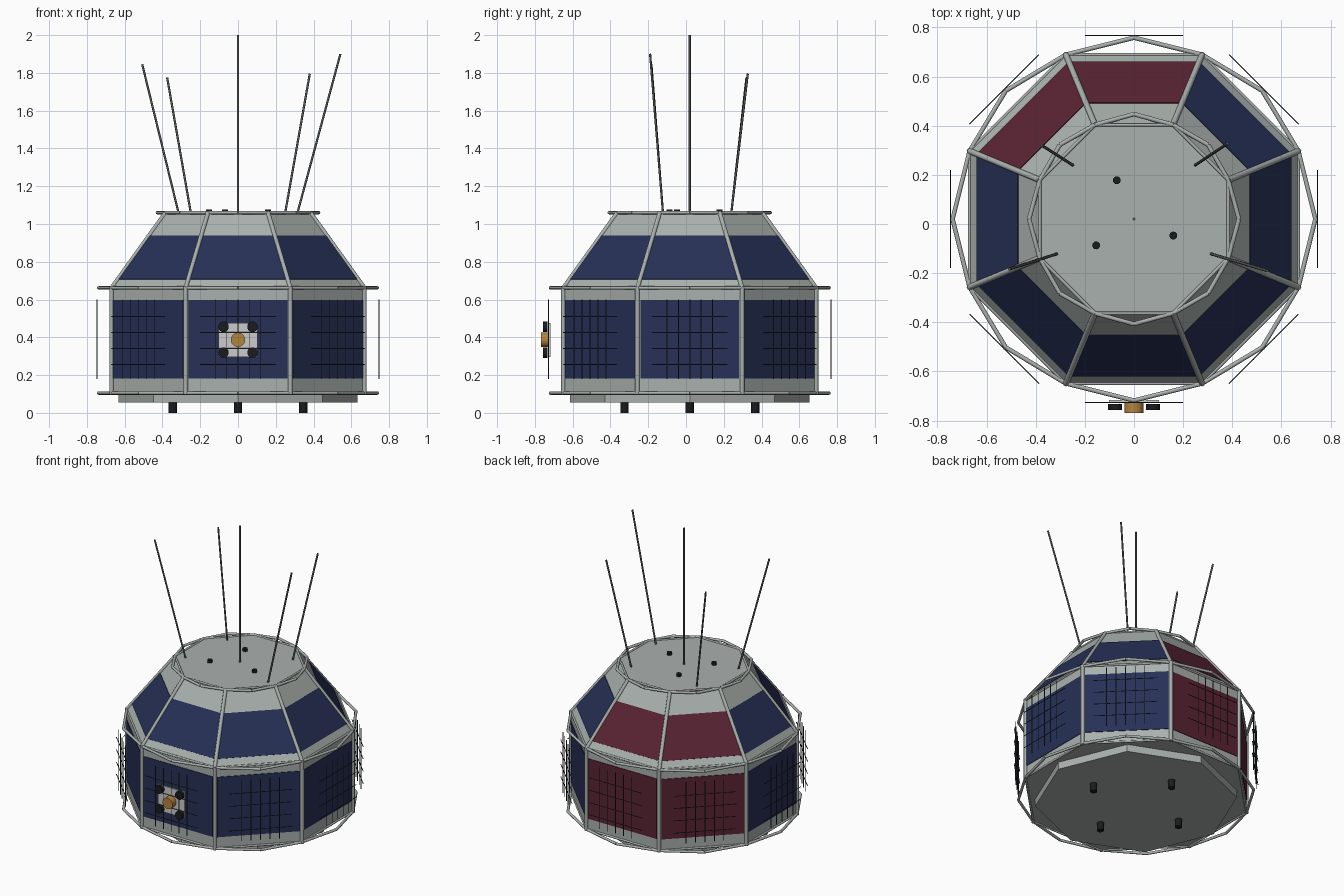
import bpy, bmesh
from math import cos, sin, pi, radians
from mathutils import Vector, Matrix

if "Cube" in bpy.data.objects:
    bpy.data.objects.remove(bpy.data.objects["Cube"])

CY = 0.02                      # y of the body axis
R, RT = 0.724, 0.415           # corner radius of the drum and of the top
Z0, Z1, Z2 = 0.105, 0.662, 1.06
A8 = cos(pi / 8)


def material(name, rgb):
    m = bpy.data.materials.new(name)
    m.diffuse_color = (*rgb, 1)
    m.use_nodes = True
    m.node_tree.nodes["Principled BSDF"].inputs["Base Color"].default_value = m.diffuse_color
    return m


NAVY = material("navy_cells", (0.02, 0.03, 0.095))
RED = material("red_cells", (0.1, 0.017, 0.034))
BLACK = material("black", (0.01, 0.011, 0.013))
WIRE = material("dark_wire", (0.025, 0.03, 0.035))
ROD = material("rod_grey", (0.1, 0.11, 0.11))
PALE = material("pale_plate", (0.65, 0.65, 0.62))
GOLD = material("gold", (0.45, 0.23, 0.05))
BODY = material("body_grey", (0.4, 0.44, 0.42))


def finish(name, bm, mat=None, smooth=False):
    bmesh.ops.recalc_face_normals(bm, faces=bm.faces)
    me = bpy.data.meshes.new(name)
    bm.to_mesh(me)
    bm.free()
    ob = bpy.data.objects.new(name, me)
    bpy.context.collection.objects.link(ob)
    if mat:
        me.materials.append(mat)
    if smooth:
        bpy.context.view_layer.objects.active = ob
        ob.select_set(True)
        bpy.ops.object.shade_smooth_by_angle(angle=radians(50))
        ob.select_set(False)
    return ob


def rod(bm, a, b, r, n=8):
    a, b = Vector(a), Vector(b)
    d = b - a
    m = Matrix.Translation((a + b) / 2) @ d.to_track_quat('Z', 'Y').to_matrix().to_4x4()
    bmesh.ops.create_cone(bm, cap_ends=True, segments=n, radius1=r, radius2=r,
                          depth=d.length, matrix=m)


def rods(name, pairs, r, mat=None, n=8):
    bm = bmesh.new()
    for a, b in pairs:
        rod(bm, a, b, r, n)
    return finish(name, bm, mat, True)


def polar(r, deg, z):
    return Vector((r * cos(radians(deg)), CY + r * sin(radians(deg)), z))


def loft(name, sections, turn, mat=None):
    # stack of octagons joined by flat faces
    bm = bmesh.new()
    rings = [[bm.verts.new(polar(r, turn + 45 * k, z)) for k in range(8)] for r, z in sections]
    for lo, hi in zip(rings, rings[1:]):
        for k in range(8):
            j = (k + 1) % 8
            bm.faces.new((lo[k], lo[j], hi[j], hi[k]))
    bm.faces.new(rings[0][::-1])
    bm.faces.new(rings[-1])
    return finish(name, bm, mat)


def slope_r(z):
    return R + (RT - R) * (z - Z1) / (Z2 - Z1)


# faceted body and base plate
loft("body_shell", [(R, Z0), (R, Z1), (RT, Z2)], 22.5, BODY)
loft("base_plate", [(0.633, 0.055), (0.633, Z0)], 0, BODY)

# feet
rods("feet", [(polar(0.346, a, 0), polar(0.346, a, 0.056)) for a in range(0, 360, 90)],
     0.022, BLACK, 16)

# corner posts, straight then sloping
corners = [22.5 + 45 * k for k in range(8)]
rods("corner_posts", [(polar(R, a, Z0 - 0.008), polar(R, a, Z1 + 0.008)) for a in corners],
     0.012, BODY)
rods("sloping_posts", [(polar(R, a, Z1), polar(RT, a, Z2)) for a in corners], 0.012, BODY)

# edge rails and pointed hoops at three levels
for level, r, tip, z in (("lower", R, 0.738, Z0), ("middle", R, 0.738, Z1), ("top", RT, 0.427, Z2)):
    rods(level + "_rail", [(polar(r, a, z), polar(r, a + 45, z)) for a in corners], 0.007, BODY)
    pairs = []
    for a in corners:
        mid = polar(tip, a + 22.5, z)
        pairs += [(polar(r, a, z), mid), (mid, polar(r, a + 45, z))]
    rods(level + "_hoop", pairs, 0.009, BODY)


def cell_panel(name, deg, rows, fill, mat):
    # thin slab lying on one facet; rows are (corner radius, height)
    out = polar(1, deg, 0) - Vector((0, CY, 0))
    side = Vector((-out.y, out.x, 0))
    (r0, z0), (r1, z1) = rows
    n = (out * (z1 - z0) + Vector((0, 0, (r0 - r1) * A8))).normalized()
    bm = bmesh.new()
    quads = []
    for lift in (-0.004, 0.004):
        q = []
        for (r, z), s in ((rows[0], -1), (rows[0], 1), (rows[1], 1), (rows[1], -1)):
            p = polar(r * A8, deg, z) + side * s * r * sin(pi / 8) * fill + n * lift
            q.append(bm.verts.new(p))
        quads.append(q)
    bm.faces.new(quads[0][::-1])
    bm.faces.new(quads[1])
    for k in range(4):
        j = (k + 1) % 4
        bm.faces.new((quads[0][k], quads[0][j], quads[1][j], quads[1][k]))
    finish(name, bm, mat)


# solar cells and wire grids on every side
for k in range(8):
    deg = 45 * k
    mat = RED if deg in (90, 135) else NAVY
    cell_panel(f"side_cells_{k}", deg, ((R, 0.183), (R, 0.597)), 0.945, mat)
    cell_panel(f"upper_cells_{k}", deg, ((slope_r(0.706), 0.706), (slope_r(0.938), 0.938)), 0.98, mat)
    out = polar(1, deg, 0) - Vector((0, CY, 0))
    side = Vector((-out.y, out.x, 0))
    c = polar(0.747, deg, 0)
    up = lambda s, z: c + side * s + Vector((0, 0, z))
    grid = [(up(s, 0.18), up(s, 0.6)) for s in (-0.12, -0.06, 0, 0.06, 0.12)]
    grid += [(up(-0.2, z), up(0.2, z)) for z in (0.255, 0.34, 0.425, 0.51)]
    rods(f"wire_grid_{k}", grid, 0.0025, WIRE, 6)

# front instrument: plate, four knobs, central drum
bm = bmesh.new()
bmesh.ops.create_cube(bm, size=1, matrix=Matrix.Translation((0, -0.722, 0.387))
                      @ Matrix.Diagonal((0.205, 0.01, 0.18, 1)))
finish("instrument_plate", bm, PALE)
rods("instrument_knobs", [((x, -0.732, z), (x, -0.756, z)) for x in (-0.077, 0.077)
                          for z in (0.319, 0.456)], 0.028, BLACK, 20)
rods("instrument_drum", [((0, -0.722, 0.387), (0, -0.768, 0.387))], 0.038, GOLD, 24)

# small studs on the lid
rods("lid_studs", [((x, y, Z2 - 0.005), (x, y, 1.078)) for x, y in
                   ((-0.07, 0.178), (-0.154, -0.087), (0.16, -0.047))], 0.016, BLACK, 16)

# whip antennas
rods("whip_antennas", [
    ((0, CY, Z2), (0, CY, 2.0)),
    ((-0.25, 0.24, Z2), (-0.375, 0.32, 1.775)),
    ((0.25, 0.24, Z2), (0.38, 0.327, 1.795)),
    ((-0.315, -0.122, Z2), (-0.507, -0.183, 1.845)),
    ((0.315, -0.122, Z2), (0.542, -0.19, 1.9))], 0.006, ROD)
